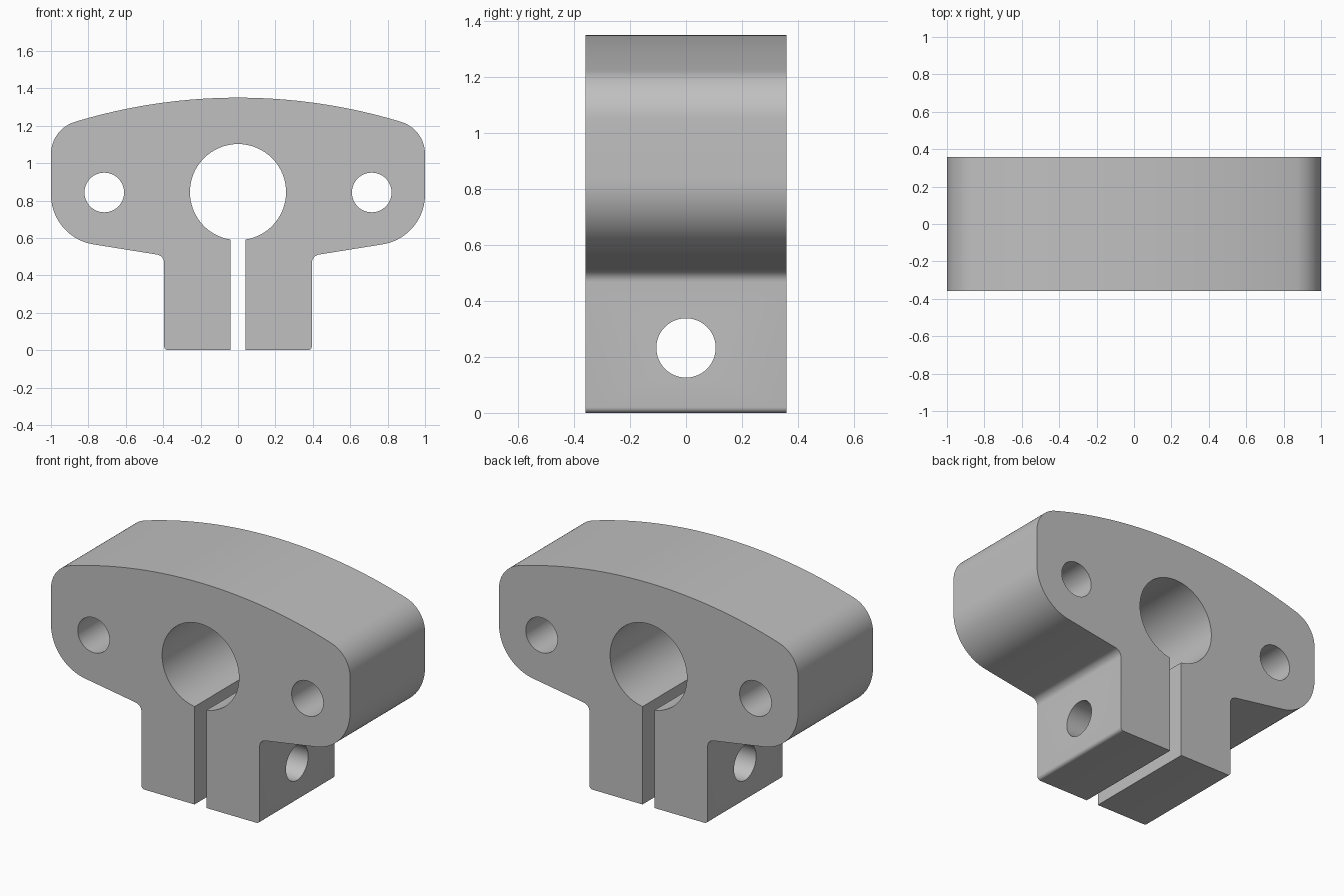
import bpy
import bmesh
from math import asin, cos, sin, tan, pi, radians, sqrt
from mathutils import Vector

if "Cube" in bpy.data.objects:
    bpy.data.objects.remove(bpy.data.objects["Cube"], do_unlink=True)

HALF_DEPTH = 0.358
SLOT = 0.04
BORE_Z, BORE_R = 0.845, 0.257
CROWN_R, TOP = 3.0, 1.35


def fillet(before, corner, after, radius, steps):
    """Points of an arc that rounds a corner between two straight sides."""
    p = Vector(corner)
    u = (Vector(before) - p).normalized()
    v = (Vector(after) - p).normalized()
    half = u.angle(v) / 2
    centre = p + (u + v).normalized() * radius / sin(half)
    start = p + u * radius / tan(half) - centre
    end = p + v * radius / tan(half) - centre
    sweep = pi - 2 * half
    return [centre + (start * sin(sweep * (1 - i / steps)) + end * sin(sweep * i / steps)) / sin(sweep)
            for i in range(steps + 1)]


def crown(x):
    return Vector((x, TOP - CROWN_R + sqrt(CROWN_R ** 2 - x * x)))


# Right half of the outline, from the slot up to the top centre
foot, neck = (0.395, 0), (0.395, 0.505)
lower, upper = (1, 0.602), (1, 1.181)
shoulder = crown(0.876)
right = [Vector((SLOT, 0))]
right += fillet((SLOT, 0), foot, neck, 0.02, 5)
right += fillet(foot, neck, lower, 0.045, 8)
right += fillet(neck, lower, upper, 0.27, 20)
right += fillet(lower, upper, shoulder, 0.18, 16)
right += [crown(0.876 * (1 - i / 20)) for i in range(1, 21)]
left = [Vector((-p.x, p.y)) for p in reversed(right[:-1])]

# Clamping bore, open to the slot
gap = asin(SLOT / BORE_R)
bore = []
for i in range(73):
    a = -pi / 2 - gap - (2 * pi - 2 * gap) * i / 72
    bore.append(Vector((BORE_R * cos(a), BORE_Z + BORE_R * sin(a))))

# Extruded body
bm = bmesh.new()
face = bm.faces.new([bm.verts.new((p.x, -HALF_DEPTH, p.y)) for p in right + left + bore])
result = bmesh.ops.extrude_face_region(bm, geom=[face])
moved = [g for g in result["geom"] if isinstance(g, bmesh.types.BMVert)]
bmesh.ops.translate(bm, verts=moved, vec=(0, 2 * HALF_DEPTH, 0))
bmesh.ops.recalc_face_normals(bm, faces=bm.faces)
mesh = bpy.data.meshes.new("clamp_body")
bm.to_mesh(mesh)
bm.free()
body = bpy.data.objects.new("clamp_body", mesh)
bpy.context.collection.objects.link(body)


def drill(location, rotation, radius=0.106):
    """Cut a round through hole in the body."""
    bpy.ops.mesh.primitive_cylinder_add(vertices=48, radius=radius, depth=1.6,
                                        location=location, rotation=rotation)
    cutter = bpy.context.object
    cutter.name = "hole_cutter"
    cutter.hide_render = True
    mod = body.modifiers.new("hole", 'BOOLEAN')
    mod.operation = 'DIFFERENCE'
    mod.solver = 'EXACT'
    mod.object = cutter
    bpy.ops.object.select_all(action='DESELECT')
    body.select_set(True)
    bpy.context.view_layer.objects.active = body
    bpy.ops.object.modifier_apply(modifier=mod.name)
    bpy.data.objects.remove(cutter, do_unlink=True)


# Mounting holes in both ears, and the clamp screw hole across the legs
for side in (-1, 1):
    drill((side * 0.715, 0, 0.843), (pi / 2, 0, 0))
drill((0, 0, 0.232), (0, pi / 2, 0))

# Plain grey finish
grey = bpy.data.materials.new("grey metal")
grey.use_nodes = True
colour = (0.53, 0.53, 0.53, 1)
grey.diffuse_color = colour
grey.node_tree.nodes["Principled BSDF"].inputs["Base Color"].default_value = colour
body.data.materials.clear()
body.data.materials.append(grey)
bpy.ops.object.shade_smooth_by_angle(angle=radians(30))
